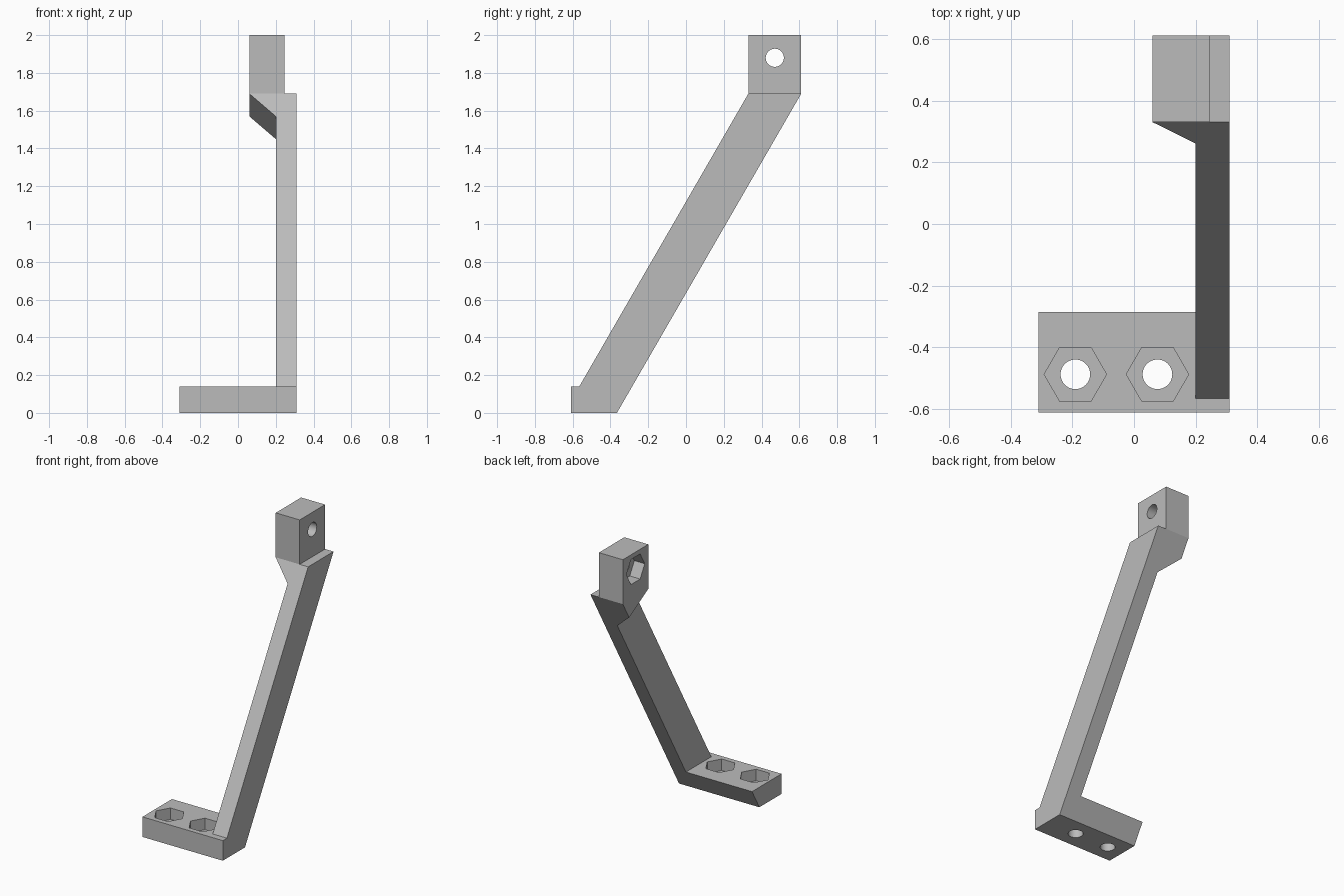
import bpy, bmesh, math
from mathutils import Matrix, Vector

cube = bpy.data.objects.get("Cube")
if cube:
    bpy.data.objects.remove(cube, do_unlink=True)

grey = bpy.data.materials.new("plain grey")
grey.use_nodes = True
colour = (0.5, 0.5, 0.5, 1)
grey.diffuse_color = colour
grey.node_tree.nodes["Principled BSDF"].inputs["Base Color"].default_value = colour

TOP, BASE = 2.0, 0.14          # overall height, foot thickness
SHOULDER = 1.69                # height where the arm meets the lug
RIGHT, ARM_IN, LUG_IN, LUG_OUT = 0.31, 0.2, 0.06, 0.245
BACK, LUG_FRONT = 0.61, 0.33
LEAN = math.tan(math.radians(30))


def back_y(z):
    return BACK - (SHOULDER - z) * LEAN


def front_y(z):
    return LUG_FRONT - (SHOULDER - z) * LEAN


def add_object(name, bm):
    bmesh.ops.recalc_face_normals(bm, faces=bm.faces)
    mesh = bpy.data.meshes.new(name)
    bm.to_mesh(mesh)
    bm.free()
    mesh.materials.append(grey)
    obj = bpy.data.objects.new(name, mesh)
    bpy.context.collection.objects.link(obj)
    return obj


def side_extrusion(name, profile, x0, x1):
    """Extrude a (y, z) profile along x."""
    bm = bmesh.new()
    face = bm.faces.new([bm.verts.new((x0, y, z)) for y, z in profile])
    new = bmesh.ops.extrude_face_region(bm, geom=[face])["geom"]
    bmesh.ops.translate(bm, vec=(x1 - x0, 0, 0),
                        verts=[v for v in new if isinstance(v, bmesh.types.BMVert)])
    return add_object(name, bm)


def cut(target, name, centre, radius, length, sides, turn):
    """Subtract a prism centred on a point from the target."""
    bm = bmesh.new()
    bmesh.ops.create_cone(bm, cap_ends=True, segments=sides, radius1=radius,
                          radius2=radius, depth=length,
                          matrix=Matrix.Translation(centre) @ turn)
    cutter = add_object(name, bm)
    cutter.hide_render = True
    cutter.hide_viewport = True
    mod = target.modifiers.new(name, 'BOOLEAN')
    mod.operation = 'DIFFERENCE'
    mod.solver = 'EXACT'
    mod.object = cutter


# Foot plate with a slanted back edge
foot = side_extrusion("foot_plate", [(-BACK, 0), (back_y(0), 0),
                                     (back_y(BASE), BASE), (-BACK, BASE)], -RIGHT, RIGHT)

# Leaning arm
side_extrusion("arm", [(front_y(BASE), BASE), (back_y(BASE), BASE),
                       (BACK, SHOULDER), (LUG_FRONT, SHOULDER)], ARM_IN, RIGHT)

# Upper lug
lug = side_extrusion("lug", [(LUG_FRONT, SHOULDER), (BACK, SHOULDER),
                             (BACK, TOP), (LUG_FRONT, TOP)], LUG_IN, LUG_OUT)

# Tapered shoulder carrying the lug, its underside square to the arm
drop = 0.12
bm = bmesh.new()
for x, z in ((LUG_IN, SHOULDER), (ARM_IN, SHOULDER - drop)):
    for y, zz in ((front_y(z), z), (back_y(z - drop), z - drop)):
        bm.verts.new((x, y, zz))
for x in (LUG_IN, ARM_IN):
    for y in (LUG_FRONT, BACK):
        if (x, y) != (LUG_IN, LUG_FRONT):
            bm.verts.new((x, y, SHOULDER))
bmesh.ops.convex_hull(bm, input=bm.verts)
bmesh.ops.dissolve_limit(bm, angle_limit=0.01, verts=bm.verts, edges=bm.edges)
add_object("shoulder", bm)

# Bolt holes with hexagonal nut pockets
HOLE, NUT, POCKET = 0.048, 0.101, 0.08
upright = Matrix.Rotation(math.pi / 2, 4, 'Z')
sideways = Matrix.Rotation(math.pi / 2, 4, 'Y')
for i, x in enumerate((-0.19, 0.076)):
    cut(foot, f"foot_hole_cutter_{i}", Vector((x, -0.487, 0)), HOLE, 1, 48, upright)
    cut(foot, f"foot_nut_cutter_{i}", Vector((x, -0.487, BASE)), NUT, 2 * POCKET, 6, upright)
cut(lug, "lug_hole_cutter", Vector((0.15, 0.47, 1.88)), HOLE, 1, 48, sideways)
cut(lug, "lug_nut_cutter", Vector((LUG_IN, 0.47, 1.88)), NUT, 2 * POCKET, 6, sideways)

# Smooth hole walls, crisp edges elsewhere
for obj in (foot, lug):
    bpy.context.view_layer.objects.active = obj
    bpy.ops.object.select_all(action='DESELECT')
    obj.select_set(True)
    bpy.ops.object.convert(target='MESH')
    bpy.ops.object.shade_smooth_by_angle(angle=math.radians(30))
